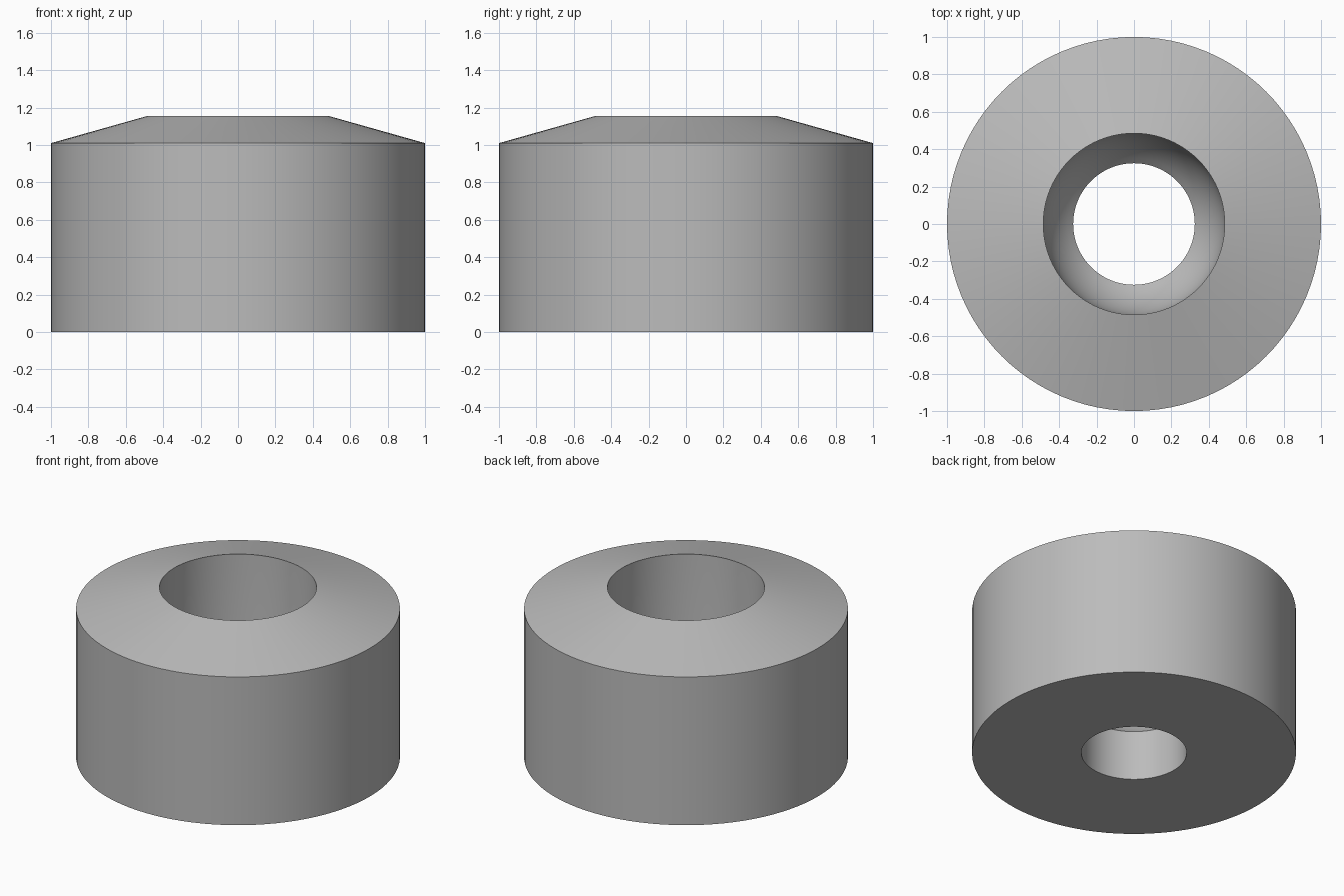
import bpy, bmesh, math

if "Cube" in bpy.data.objects:
    bpy.data.objects.remove(bpy.data.objects["Cube"])

SEGMENTS = 96
BORE_R, SOCKET_R = 0.325, 0.485
SOCKET_Z = 0.70          # centre height of the rounded socket
ARC_STEPS = 10

grey = bpy.data.materials.new("light grey")
grey.diffuse_color = (0.5, 0.5, 0.5, 1)
grey.use_nodes = True
grey.node_tree.nodes["Principled BSDF"].inputs["Base Color"].default_value = grey.diffuse_color

# Closed cross-section: base, outer wall, sloped top, socket wall, rounded seat, bore
profile = [(BORE_R, 0), (1, 0), (1, 1.01), (SOCKET_R, 1.155)]
end = math.acos(BORE_R / SOCKET_R)
for i in range(ARC_STEPS + 1):
    a = end * i / ARC_STEPS
    profile.append((SOCKET_R * math.cos(a), SOCKET_Z - SOCKET_R * math.sin(a)))

# Spin the cross-section around the vertical axis
bm = bmesh.new()
verts = [bm.verts.new((r, 0, z)) for r, z in profile]
edges = [bm.edges.new((verts[i], verts[(i + 1) % len(verts)])) for i in range(len(verts))]
bmesh.ops.spin(bm, geom=verts + edges, cent=(0, 0, 0), axis=(0, 0, 1),
               angle=math.tau, steps=SEGMENTS, use_duplicate=False)
bmesh.ops.remove_doubles(bm, verts=bm.verts, dist=1e-4)
bmesh.ops.recalc_face_normals(bm, faces=bm.faces)

mesh = bpy.data.meshes.new("socketed_collar")
bm.to_mesh(mesh)
bm.free()
mesh.materials.append(grey)
collar = bpy.data.objects.new("socketed_collar", mesh)
bpy.context.collection.objects.link(collar)

# Smooth round walls, crisp rims (the sloped top meets the wall at well over 12 degrees)
bpy.context.view_layer.objects.active = collar
collar.select_set(True)
bpy.ops.object.shade_smooth_by_angle(angle=math.radians(30))
